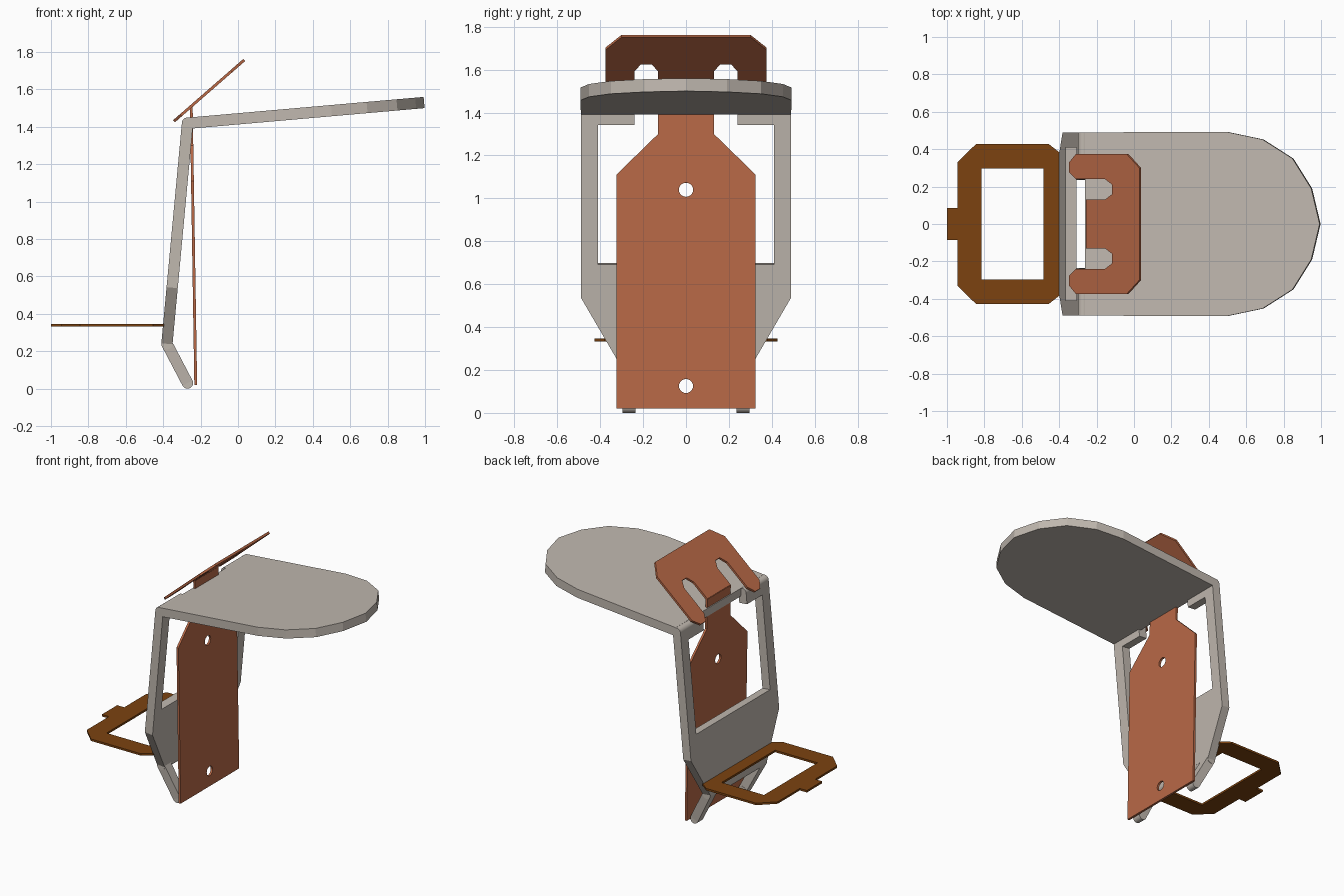
import bpy
import bmesh
import math
from mathutils import Vector

cube = bpy.data.objects.get("Cube")
if cube:
    bpy.data.objects.remove(cube, do_unlink=True)


def material(name, rgb):
    m = bpy.data.materials.new(name)
    m.use_nodes = True
    m.diffuse_color = (*rgb, 1)
    bsdf = next(n for n in m.node_tree.nodes if n.type == "BSDF_PRINCIPLED")
    bsdf.inputs["Base Color"].default_value = (*rgb, 1)
    return m


GREY = material("warm grey", (0.53, 0.48, 0.43))
COPPER = material("copper", (0.48, 0.14, 0.062))
BROWN = material("dark brown", (0.2, 0.055, 0.005))


def finish(name, bm, mat):
    mesh = bpy.data.meshes.new(name)
    bm.to_mesh(mesh)
    bm.free()
    mesh.materials.append(mat)
    ob = bpy.data.objects.new(name, mesh)
    bpy.context.scene.collection.objects.link(ob)
    return ob


def mirrored(half):
    """Close an outline by mirroring its +y half."""
    return half + [(a, -y) for a, y in reversed(half) if abs(y) > 1e-6]


def plate(name, start, end, axis, loops, thick, mat):
    """Sheet through the xz line start-end; loops hold (x or z, y) pairs, holes after the outline."""
    a = Vector((start[0], 0, start[1]))
    d = Vector((end[0], 0, end[1])) - a
    bm = bmesh.new()
    edges = []
    for loop in loops:
        vs = []
        for c, y in loop:
            p = a + d * ((c - a[axis]) / d[axis])
            p.y = y
            vs.append(bm.verts.new(p))
        edges += [bm.edges.new((vs[i - 1], vs[i])) for i in range(len(vs))]
    bmesh.ops.triangle_fill(bm, edges=edges, use_beauty=True)
    bmesh.ops.recalc_face_normals(bm, faces=bm.faces)
    ob = finish(name, bm, mat)
    mod = ob.modifiers.new("thickness", "SOLIDIFY")
    mod.thickness = thick
    mod.offset = 0
    return ob


def knuckle(name, x, z, y0, y1):
    """Rounded end along y."""
    bm = bmesh.new()
    bmesh.ops.create_cone(bm, cap_ends=True, segments=24, radius1=0.03,
                          radius2=0.03, depth=abs(y1 - y0))
    ob = finish(name, bm, GREY)
    ob.location = (x, (y0 + y1) / 2, z)
    ob.rotation_euler.x = math.pi / 2
    bpy.ops.object.select_all(action="DESELECT")
    ob.select_set(True)
    bpy.context.view_layer.objects.active = ob
    bpy.ops.object.shade_smooth_by_angle(angle=math.radians(40))
    return ob


def circle(c, r, n=20):
    return [(c + r * math.cos(2 * math.pi * i / n), r * math.sin(2 * math.pi * i / n))
            for i in range(n)]


# Seat board with a faceted round nose
seat = mirrored([(-0.26, 0.49), (0.5, 0.492), (0.69, 0.452), (0.85, 0.35),
                 (0.95, 0.19), (0.995, 0)])
plate("seat", (-0.26, 1.42), (0.995, 1.53), 0, [seat], 0.06, GREY)

# Back frame: solid lower panel, open window, slotted top
frame = mirrored([(0.24, 0.315), (0.54, 0.49), (1.42, 0.49), (1.42, 0.24),
                  (1.345, 0.24), (1.345, 0.41), (0.695, 0.41)])
plate("back_frame", (-0.38, 0.24), (-0.27, 1.42), 2, [frame], 0.06, GREY)
knuckle("frame_bottom_edge", -0.38, 0.24, -0.315, 0.315)

# Hinge knuckles and lower legs
for side, s in (("left", 1), ("right", -1)):
    knuckle(side + "_hinge", -0.27, 1.42, s * 0.24, s * 0.49)
    leg = [(0.24, s * 0.315), (0.03, s * 0.295), (0.03, s * 0.235), (0.24, s * 0.245)]
    plate(side + "_leg", (-0.38, 0.24), (-0.27, 0.03), 2, [leg], 0.06, GREY)
    knuckle(side + "_foot", -0.27, 0.03, s * 0.235, s * 0.295)

# Mounting plate with two screw holes
mount = mirrored([(0.02, 0.325), (1.11, 0.325), (1.30, 0.13), (1.51, 0.13)])
plate("mounting_plate", (-0.226, 0.02), (-0.25, 1.51), 2,
      [mount, circle(0.125, 0.033), circle(1.04, 0.033)], 0.015, COPPER)

# Tilted hook plate with two slots
hook = mirrored([(0.033, 0.30), (-0.035, 0.375), (-0.305, 0.375), (-0.342, 0.33),
                 (-0.342, 0.275), (-0.305, 0.24), (-0.15, 0.24), (-0.112, 0.21),
                 (-0.112, 0.16), (-0.15, 0.13), (-0.252, 0.13)])
plate("hook_plate", (-0.342, 1.43), (0.033, 1.757), 0, [hook], 0.015, COPPER)

# Flat ring with a pull tab
ring = mirrored([(-0.395, 0.38), (-0.455, 0.427), (-0.845, 0.427), (-0.945, 0.33),
                 (-0.945, 0.085), (-1.0, 0.085)])
opening = mirrored([(-0.485, 0.297), (-0.815, 0.297)])
plate("ring", (-1.0, 0.34), (-0.395, 0.34), 0, [ring, opening], 0.014, BROWN)
